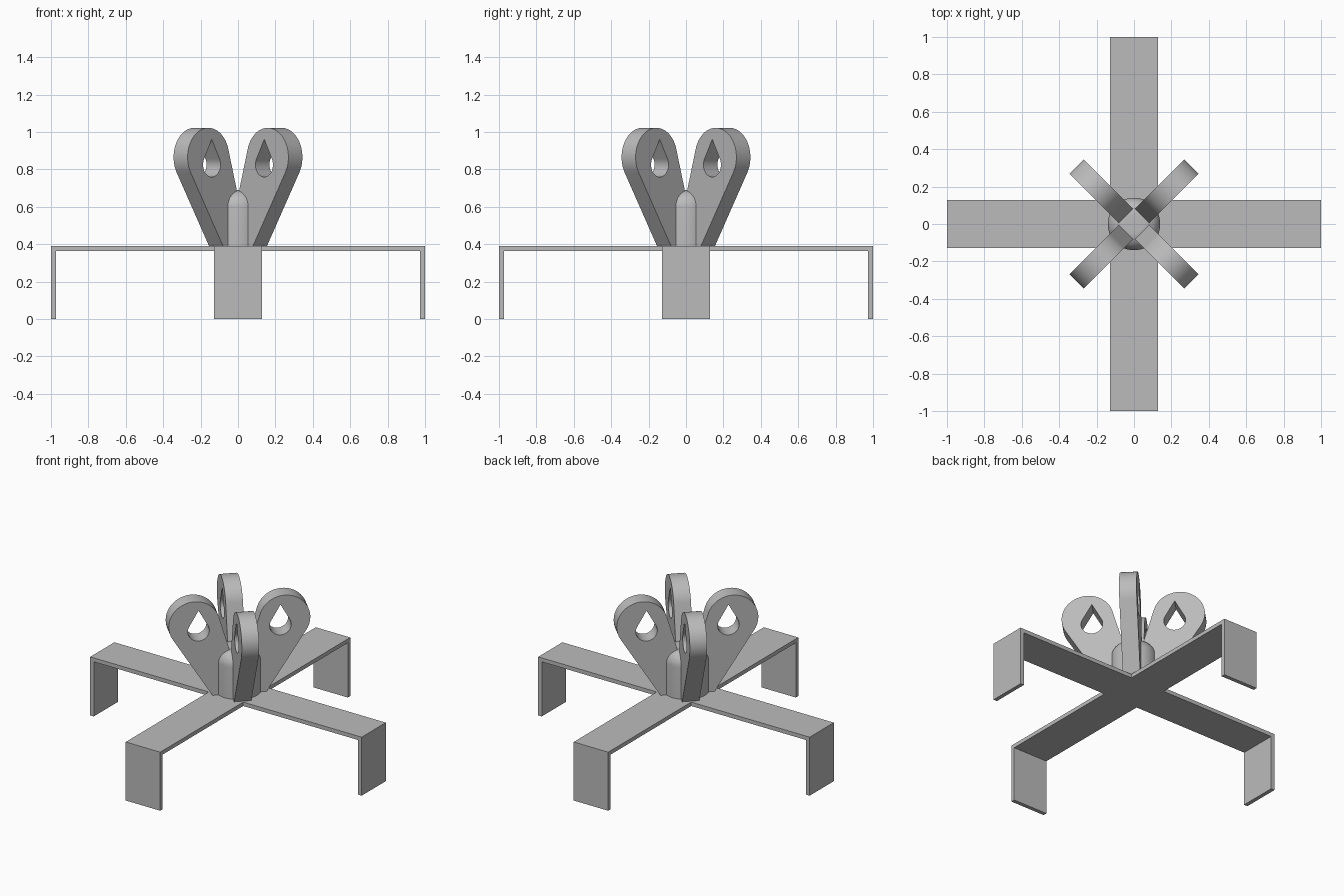
import bpy, bmesh
from math import radians, cos, sin, acos, degrees, pi
from mathutils import Matrix

if "Cube" in bpy.data.objects:
    bpy.data.objects.remove(bpy.data.objects["Cube"])

grey = bpy.data.materials.new("plain grey")
grey.use_nodes = True
grey.diffuse_color = (0.5, 0.5, 0.5, 1)
grey.node_tree.nodes["Principled BSDF"].inputs["Base Color"].default_value = (0.5, 0.5, 0.5, 1)

ARM, TOP, SHEET = 0.127, 0.39, 0.026   # half strip width, deck height, sheet thickness


def finish(bm, name, smooth=False):
    bmesh.ops.recalc_face_normals(bm, faces=bm.faces)
    mesh = bpy.data.meshes.new(name)
    bm.to_mesh(mesh)
    bm.free()
    mesh.materials.append(grey)
    obj = bpy.data.objects.new(name, mesh)
    bpy.context.collection.objects.link(obj)
    if smooth:
        bpy.ops.object.select_all(action='DESELECT')
        obj.select_set(True)
        bpy.context.view_layer.objects.active = obj
        bpy.ops.object.shade_smooth_by_angle(angle=radians(30))
    return obj


def extrude(bm, faces, offset):
    new = bmesh.ops.extrude_face_region(bm, geom=faces)["geom"]
    bmesh.ops.translate(bm, vec=offset, verts=[v for v in new if isinstance(v, bmesh.types.BMVert)])


def arc(cx, cz, r, start, end, steps):
    angles = [radians(start + (end - start) * i / steps) for i in range(steps + 1)]
    return [(cx + r * cos(a), cz + r * sin(a)) for a in angles]


# Cross-shaped stand: plus-shaped sheet with four turned-down feet
bm = bmesh.new()


def add_quad(x0, x1, turn):
    rot = Matrix.Rotation(turn, 3, 'Z')
    corners = [(x0, -ARM), (x1, -ARM), (x1, ARM), (x0, ARM)]
    bm.faces.new([bm.verts.new(rot @ Matrix.Translation((x, y, TOP)).translation) for x, y in corners])


add_quad(-ARM, ARM, 0)
for k in range(4):
    add_quad(ARM, 1 - SHEET, k * pi / 2)
    add_quad(1 - SHEET, 1, k * pi / 2)
bmesh.ops.remove_doubles(bm, verts=bm.verts, dist=0.001)
extrude(bm, bm.faces[:], (0, 0, -SHEET))
bm.normal_update()
feet = [f for f in bm.faces if abs(f.calc_center_median().z - TOP + SHEET) < 0.001
        and f.calc_center_median().length > 0.97]
extrude(bm, feet, (0, 0, SHEET - TOP))
bmesh.ops.recalc_face_normals(bm, faces=bm.faces)
bmesh.ops.dissolve_limit(bm, angle_limit=0.01, verts=bm.verts, edges=bm.edges)
finish(bm, "cross_stand")

# Central post with a rounded top, lathed
bm = bmesh.new()
profile = [(0, TOP), (0.14, TOP)] + arc(0.05, 0.6, 0.09, 0, 90, 10) + [(0, 0.69)]
points = [bm.verts.new((x, 0, z)) for x, z in profile]
edges = [bm.edges.new(pair) for pair in zip(points, points[1:])]
bmesh.ops.spin(bm, geom=points + edges, axis=(0, 0, 1), cent=(0, 0, 0), angle=2 * pi, steps=48)
bmesh.ops.remove_doubles(bm, verts=bm.verts, dist=0.0001)
finish(bm, "center_post", smooth=True)

# Four leaning lugs on the diagonals, each with a teardrop hole
HALF = 0.053
hole_r, tip = 0.066, 0.136
side = degrees(acos(hole_r / tip))
outline = [(-0.025, TOP), (0.166, TOP)] + arc(0.277, 0.865, 0.157, -32, 164, 32)
teardrop = [(0.251, 0.825 + tip)] + arc(0.251, 0.825, hole_r, 90 + side, 450 - side, 28)
for k, place in enumerate(["back_left", "back_right", "front_right", "front_left"]):
    bm = bmesh.new()
    rim = []
    for loop in (outline, teardrop):
        vs = [bm.verts.new((x, -HALF, z)) for x, z in loop]
        rim += [bm.edges.new((vs[i - 1], vs[i])) for i in range(len(vs))]
    bmesh.ops.triangle_fill(bm, edges=rim, use_beauty=True)
    extrude(bm, bm.faces[:], (0, 2 * HALF, 0))
    bmesh.ops.rotate(bm, verts=bm.verts, matrix=Matrix.Rotation(pi / 4 + k * pi / 2, 3, 'Z'))
    finish(bm, "lug_" + place, smooth=True)
